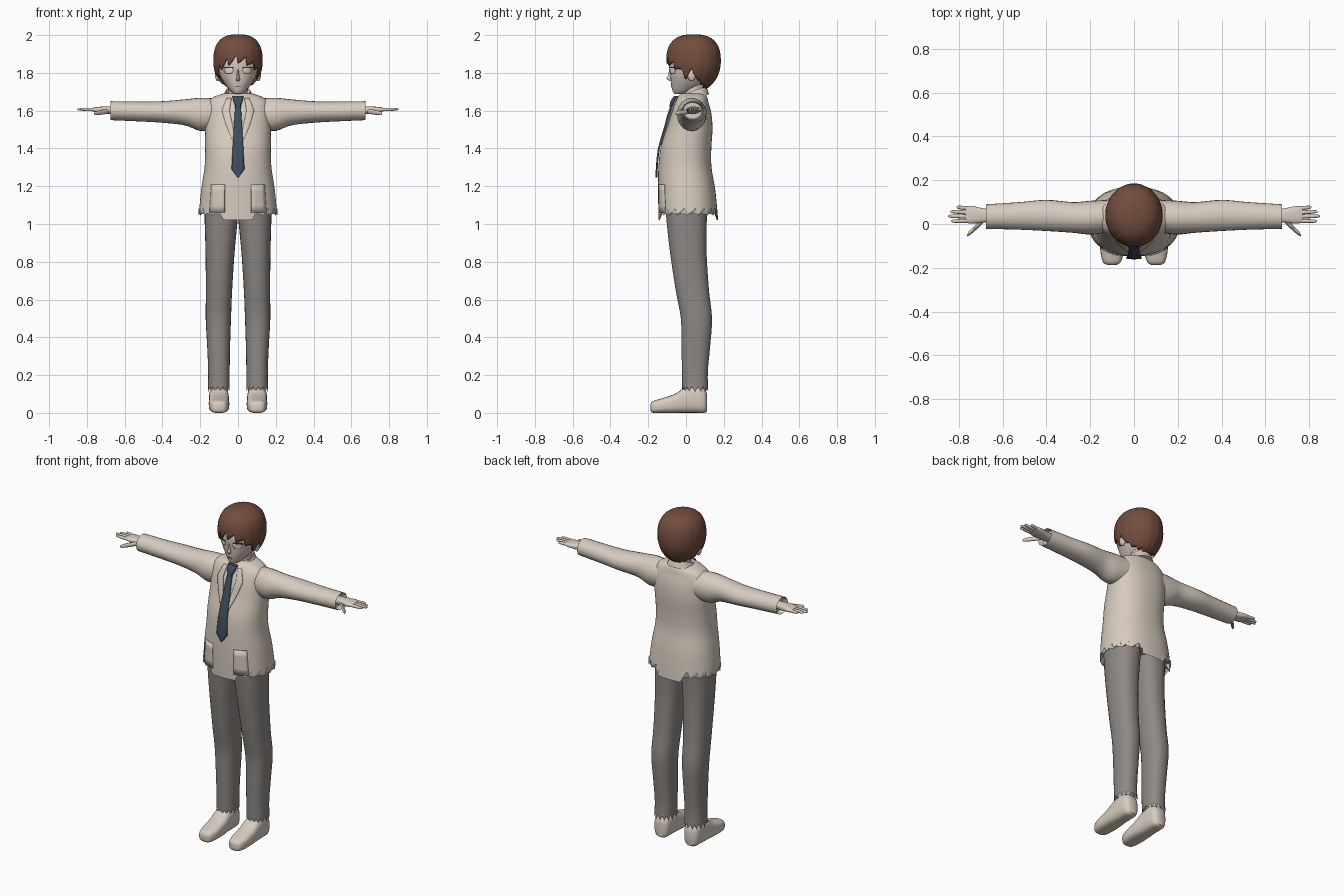
import bpy, bmesh, math
from mathutils import Vector, Matrix

cube = bpy.data.objects.get("Cube")
if cube:
    bpy.data.objects.remove(cube, do_unlink=True)


def material(name, r, g, b):
    m = bpy.data.materials.new(name)
    m.use_nodes = True
    m.diffuse_color = (r, g, b, 1)
    m.node_tree.nodes["Principled BSDF"].inputs["Base Color"].default_value = (r, g, b, 1)
    return m


CREAM = material("warm cream", .68, .60, .52)
GREY = material("trouser grey", .27, .25, .235)
BROWN = material("hair brown", .17, .075, .047)
SLATE = material("tie slate", .05, .075, .105)
WHITE = material("eye white", .8, .77, .73)
DARK = material("lash dark", .04, .03, .025)
parts = []


def finish(name, bm, mat, mirror=False, thick=0):
    bmesh.ops.recalc_face_normals(bm, faces=bm.faces[:])
    me = bpy.data.meshes.new(name)
    bm.to_mesh(me)
    bm.free()
    me.materials.append(mat)
    ob = bpy.data.objects.new(name, me)
    bpy.context.collection.objects.link(ob)
    parts.append(ob)
    if thick:
        s = ob.modifiers.new("thickness", 'SOLIDIFY')
        s.thickness = thick
        s.offset = 0
    if mirror:
        ob.modifiers.new("mirror", 'MIRROR').use_mirror_merge = False
    return ob


def spline(rings, steps=4):
    """Smoothly interpolated copies of the given rings."""
    out = []
    for i in range(len(rings) - 1):
        p = [rings[max(0, min(len(rings) - 1, i + k))] for k in (-1, 0, 1, 2)]
        for s in range(steps):
            t = s / steps
            out.append([.5 * (2 * b + (c - a) * t + (2 * a - 5 * b + 4 * c - d) * t * t
                              + (3 * b - a - 3 * c + d) * t ** 3) for a, b, c, d in zip(*p)])
    return out + [list(rings[-1])]


def loft(name, rings, mat, axis='z', segs=24, n=2.0, mirror=False, hollow=None, hem=None, tweak=None):
    """Rings are (position, a0, a1, b0, b1) bounds of superellipses along an axis."""
    rows = spline(rings)
    edge = 0 if hollow == 'start' else len(rows) - 1
    if hollow:
        t, a0, a1, b0, b1 = rows[edge]
        t += .06 if edge == 0 else -.03
        da, db = (a1 - a0) * .06, (b1 - b0) * .06
        inner = [t, a0 + da, a1 - da, b0 + db, b1 - db]
        rows.insert(0 if edge == 0 else len(rows), inner)
        edge += edge == 0
    bm = bmesh.new()
    loops = []
    for k, (t, a0, a1, b0, b1) in enumerate(rows):
        loop = []
        for j in range(segs):
            w = math.tau * j / segs
            c, s = math.cos(w), math.sin(w)
            a = (a0 + a1) / 2 + (a1 - a0) / 2 * math.copysign(abs(c) ** (2 / n), c)
            b = (b0 + b1) / 2 + (b1 - b0) / 2 * math.copysign(abs(s) ** (2 / n), s)
            co = Vector({'x': (t, a, b), 'y': (a, t, b), 'z': (a, b, t)}[axis])
            if hem and k == edge:
                co.z += hem(co, j)
            if tweak:
                co.z += tweak(co)
            loop.append(bm.verts.new(co))
        loops.append(loop)
    for p, q in zip(loops, loops[1:]):
        for j in range(segs):
            bm.faces.new((p[j], p[(j + 1) % segs], q[(j + 1) % segs], q[j]))
    bm.faces.new(loops[0])
    bm.faces.new(loops[-1])
    return finish(name, bm, mat, mirror)


def front_y(rings, n, x, z):
    rows = spline(rings)
    for p, q in zip(rows, rows[1:]):
        if p[0] <= z <= q[0]:
            break
    f = max(0, min(1, (z - p[0]) / (q[0] - p[0])))
    _, a0, a1, b0, b1 = [u + (v - u) * f for u, v in zip(p, q)]
    r = min(1, abs(x) / a1)
    return (b0 + b1) / 2 - (b1 - b0) / 2 * (1 - r ** n) ** (1 / n)


def plate(name, outline, mat, rings, n, lift=.004, thick=.006, mirror=False):
    """Thin panel hugging the front of a loft; outline rows are (z, x0, x1)."""
    bm = bmesh.new()
    grid = []
    for i in range(len(outline) - 1):
        for s in range(4):
            grid.append([u + (v - u) * s / 4 for u, v in zip(outline[i], outline[i + 1])])
    grid.append(outline[-1])
    vs = [[bm.verts.new((x, front_y(rings, n, x, z) - lift, z))
           for x in (x0 + (x1 - x0) * k / 4 for k in range(5))] for z, x0, x1 in grid]
    for p, q in zip(vs, vs[1:]):
        for k in range(4):
            bm.faces.new((p[k], p[k + 1], q[k + 1], q[k]))
    return finish(name, bm, mat, mirror, thick)


def ellipsoid(name, centre, size, mat, mirror=False):
    bm = bmesh.new()
    bmesh.ops.create_uvsphere(bm, u_segments=16, v_segments=10, radius=1,
                              matrix=Matrix.Translation(centre) @ Matrix.Diagonal((*size, 1)))
    return finish(name, bm, mat, mirror)


# Jacket with ragged side hem
JACKET = [(1.025, -.21, .21, -.145, .17), (1.18, -.195, .195, -.148, .155),
          (1.3, -.177, .177, -.146, .135), (1.4, -.174, .174, -.135, .134),
          (1.5, -.174, .174, -.106, .14), (1.58, -.172, .172, -.085, .135),
          (1.64, -.165, .165, -.062, .12), (1.672, -.13, .13, -.045, .112),
          (1.69, -.08, .08, -.03, .1)]


def jacket_hem(co, j):
    return .02 + .018 * (j % 3) if abs(co.x) > .09 else -.005


loft("jacket", JACKET, CREAM, segs=60, n=2.3, hollow='start', hem=jacket_hem)
plate("lapels", [(1.665, .035, .06), (1.6, .045, .085), (1.53, .03, .065), (1.42, .012, .02)],
      CREAM, JACKET, 2.3, mirror=True)
plate("pockets", [(1.21, .07, .14), (1.06, .07, .15)], CREAM, JACKET, 2.3, lift=.002, mirror=True)

# Collar, neck and tie
loft("collar", [(1.65, -.09, .09, -.055, .122), (1.68, -.075, .075, -.042, .113),
                (1.7, -.066, .066, -.034, .106)], CREAM, hollow='end',
     tweak=lambda co: (co.y - .03) * .4)
loft("neck", [(1.6, -.055, .055, -.02, .095), (1.67, -.05, .05, -.012, .09),
              (1.76, -.055, .055, -.01, .11)], CREAM)
plate("tie_blade", [(1.64, -.014, .014), (1.5, -.023, .023), (1.29, -.034, .034), (1.247, -.003, .003)],
      SLATE, JACKET, 2.3, lift=.009, thick=.009)
loft("tie_knot", [(1.618, -.012, .012, -.088, -.06), (1.65, -.024, .024, -.082, -.04),
                  (1.678, -.03, .03, -.062, -.03)], SLATE, n=3)

# Sleeves and hands
loft("sleeves", [(.12, -.04, .11, 1.5, 1.665), (.2, -.048, .106, 1.493, 1.668),
                 (.28, -.04, .1, 1.522, 1.66), (.4, -.032, .11, 1.536, 1.65),
                 (.52, -.026, .1, 1.543, 1.648), (.675, -.022, .09, 1.55, 1.65)],
     CREAM, 'x', hollow='end', mirror=True)
loft("palms", [(.63, .015, .062, 1.582, 1.622), (.69, .006, .072, 1.583, 1.622),
               (.74, .002, .082, 1.589, 1.62), (.77, .006, .08, 1.596, 1.615)],
     CREAM, 'x', n=2.6, mirror=True)


def finger(name, start, tip, r):
    a, b = Vector(start), Vector(tip)
    rings = []
    for f, w in ((0, 1), (.5, 1), (.9, .75), (1, .2)):
        p = a.lerp(b, f)
        rings.append((p.x, p.y - r * w, p.y + r * w, p.z - r * w, p.z + r * w))
    loft(name, rings, CREAM, 'x', segs=10, mirror=True)


for name, y, length in (("little_fingers", .07, .81), ("ring_fingers", .052, .838),
                        ("middle_fingers", .034, .85), ("index_fingers", .014, .835)):
    finger(name, (.75, y, 1.605), (length, y * 1.15 - .003, 1.608), .009)
finger("thumbs", (.685, .02, 1.597), (.762, -.052, 1.585), .013)

# Trousers with ragged cuffs
loft("trousers", [(.12, .044, .159, -.02, .117), (.22, .044, .158, -.022, .116),
                  (.35, .042, .163, -.024, .128), (.5, .037, .171, -.028, .138),
                  (.65, .031, .17, -.055, .122), (.85, .018, .172, -.085, .109),
                  (1, .004, .176, -.102, .11), (1.1, -.004, .178, -.11, .115)],
     GREY, segs=30, n=2.3, hollow='start', hem=lambda co, j: .035 * (j % 2) - .01, mirror=True)

# Shoes
loft("shoes", [(-.188, .085, .118, .012, .045), (-.176, .062, .14, .001, .062),
               (-.13, .048, .153, 0, .076), (-.06, .046, .155, 0, .1), (-.01, .048, .154, 0, .13),
               (.05, .05, .152, 0, .145), (.095, .056, .146, 0, .13), (.112, .075, .127, .008, .1)],
     CREAM, 'y', n=3, mirror=True)
loft("ankles", [(.08, .06, .142, 0, .1), (.18, .065, .138, .0, .095)], CREAM, mirror=True)

# Head and face
HEAD = [(1.687, -.016, .016, -.058, -.02), (1.7, -.036, .036, -.07, .03),
        (1.74, -.07, .07, -.079, .1), (1.79, -.098, .098, -.084, .135),
        (1.85, -.108, .108, -.089, .15), (1.92, -.1, .1, -.075, .14), (1.97, -.055, .055, -.03, .1)]
loft("head", HEAD, CREAM, n=2.1)
loft("nose", [(1.758, -.009, .009, -.088, -.07), (1.77, -.01, .01, -.104, -.07),
              (1.785, -.007, .007, -.096, -.07), (1.82, -.004, .004, -.088, -.07)], CREAM, segs=12)
ellipsoid("ears", (.108, .03, 1.788), (.013, .022, .032), CREAM, mirror=True)
plate("eyes", [(1.826, .03, .068), (1.812, .024, .074), (1.798, .034, .066)], WHITE, HEAD, 2.1,
      lift=.002, thick=.003, mirror=True)
plate("lashes", [(1.832, .03, .07), (1.826, .024, .077)], DARK, HEAD, 2.1,
      lift=.003, thick=.004, mirror=True)
plate("mouth", [(1.729, -.014, .014), (1.726, -.012, .012)], DARK, HEAD, 2.1, lift=.001, thick=.002)

# Hair cap whose lower edge follows the fringe, side locks and nape
EDGE = [(0, 1.86), (.5, 1.845), (.9, 1.82), (1.25, 1.775), (1.5, 1.82),
        (1.75, 1.765), (2.2, 1.735), (3.15, 1.718)]


def hair_edge(d):
    for (d0, z0), (d1, z1) in zip(EDGE, EDGE[1:]):
        if d <= d1:
            return z0 + (z1 - z0) * (d - d0) / (d1 - d0)
    return EDGE[-1][1]


bm = bmesh.new()
SEGS, ROWS = 96, 18
columns = []
crown = bm.verts.new((0, .04, 2.0))
for j in range(SEGS):
    phi = math.tau * j / SEGS
    d = min(phi, math.tau - phi)
    tooth = (j % 6) / 5 * (.035 if d < 1.2 else .014)
    low = hair_edge(d) - .01 + tooth
    col = []
    for i in range(1, ROWS + 1):
        end = math.pi / 2 + math.asin(max(-1, min(1, (1.86 - low) / .16)))
        e = end * i / ROWS
        s, c = math.sin(e), math.cos(e)
        up = c > 0
        r = s ** (2 / 2.6) if up else s
        z = 1.86 + (.14 * c ** (2 / 2.6) if up else .16 * c)
        r *= 1 + .012 * (abs(math.sin(phi * 8)) - .6) * min(1, i / 6)
        col.append(bm.verts.new((.127 * r * math.sin(phi), .04 - .141 * r * math.cos(phi), z)))
    columns.append(col)
for j in range(SEGS):
    p, q = columns[j], columns[(j + 1) % SEGS]
    bm.faces.new((crown, p[0], q[0]))
    for i in range(ROWS - 1):
        bm.faces.new((p[i], p[i + 1], q[i + 1], q[i]))
finish("hair", bm, BROWN, thick=.008)

# Smooth shading with sharp edges kept
bpy.ops.object.select_all(action='DESELECT')
for ob in parts:
    ob.select_set(True)
bpy.context.view_layer.objects.active = parts[0]
bpy.ops.object.shade_smooth_by_angle(angle=math.radians(40))
